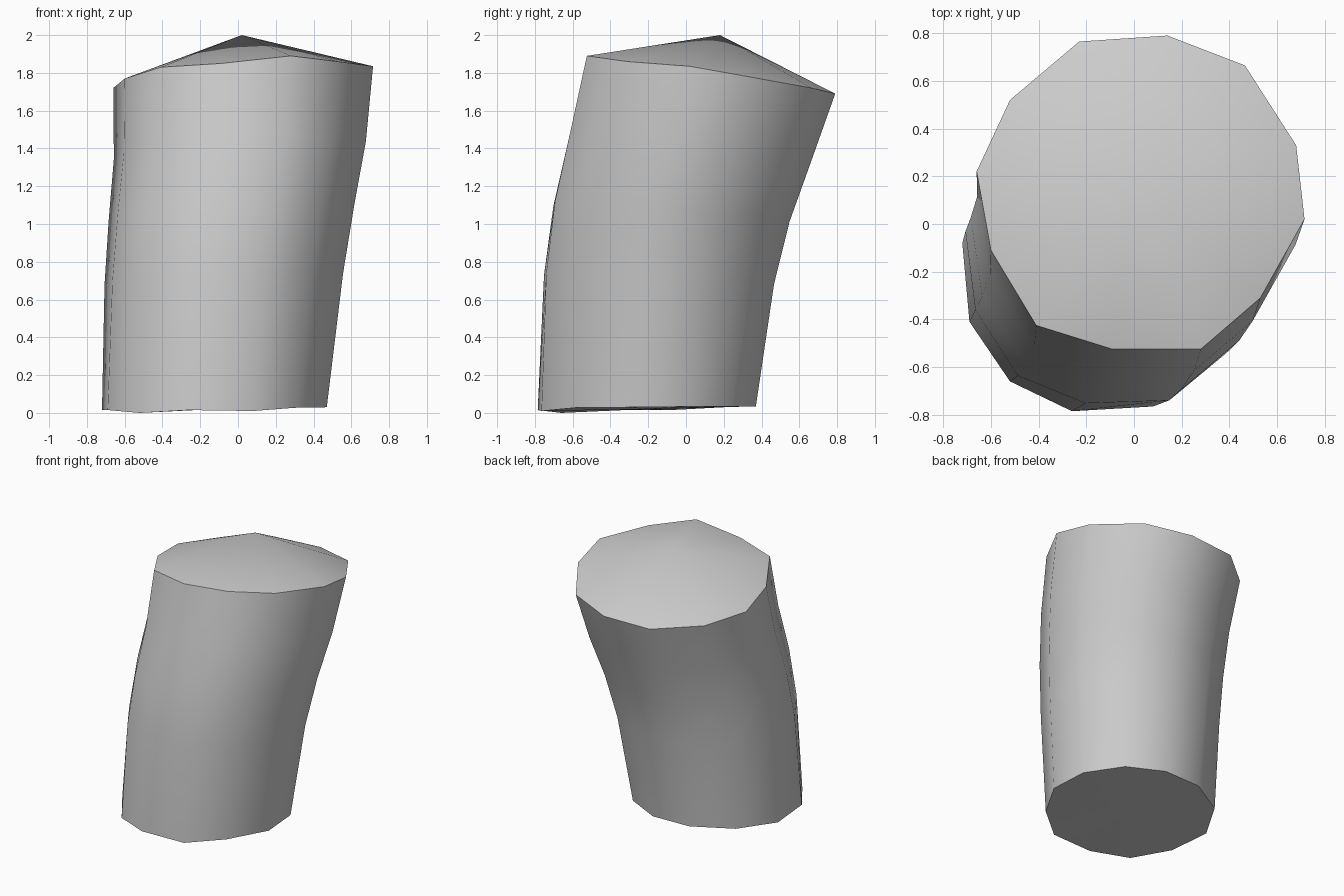
import bpy, bmesh
from mathutils import Vector

if "Cube" in bpy.data.objects:
    bpy.data.objects.remove(bpy.data.objects["Cube"])

# Matching bottom and top rim outlines, counter-clockwise from the front
bottom = [(-0.26, -0.785, 0.015), (0.08, -0.765, 0.01), (0.31, -0.58, 0.028),
          (0.47, -0.30, 0.03), (0.45, -0.01, 0.033), (0.28, 0.24, 0.035),
          (0.02, 0.37, 0.035), (-0.28, 0.36, 0.035), (-0.56, 0.20, 0.03),
          (-0.72, -0.08, 0.015), (-0.69, -0.41, 0.015), (-0.52, -0.66, 0.0)]
top = [(-0.09, -0.525, 1.85), (0.28, -0.525, 1.89), (0.53, -0.31, 1.86),
       (0.715, 0.02, 1.835), (0.68, 0.33, 1.78), (0.465, 0.665, 1.72),
       (0.14, 0.79, 1.69), (-0.23, 0.765, 1.68), (-0.52, 0.52, 1.69),
       (-0.66, 0.22, 1.72), (-0.60, -0.11, 1.77), (-0.41, -0.425, 1.83)]

# Height fraction and sideways bend of every ring
levels = [(0, 0, 0), (0.39, -0.01, -0.068), (0.59, 0.0, -0.07),
          (0.78, 0.016, -0.037), (1, 0, 0)]

bm = bmesh.new()
rings = []
for u, dx, dy in levels:
    rings.append([bm.verts.new(Vector(b).lerp(Vector(t), u) + Vector((dx, dy, 0)))
                  for b, t in zip(bottom, top)])

# Walls
n = len(bottom)
for lo, hi in zip(rings, rings[1:]):
    for i in range(n):
        j = (i + 1) % n
        bm.faces.new((lo[i], lo[j], hi[j], hi[i]))

# Peaked top and nearly flat underside
peak = bm.verts.new((0.02, 0.18, 2.0))
base = bm.verts.new((-0.12, -0.21, 0.02))
for i in range(n):
    j = (i + 1) % n
    bm.faces.new((rings[-1][i], rings[-1][j], peak))
    bm.faces.new((rings[0][j], rings[0][i], base))

mesh = bpy.data.meshes.new("leaning_stump")
bm.to_mesh(mesh)
bm.free()
stump = bpy.data.objects.new("leaning_stump", mesh)
bpy.context.collection.objects.link(stump)

# Smooth walls and cap with sharp rims
bpy.context.view_layer.objects.active = stump
stump.select_set(True)
bpy.ops.object.shade_smooth_by_angle(angle=0.9)
